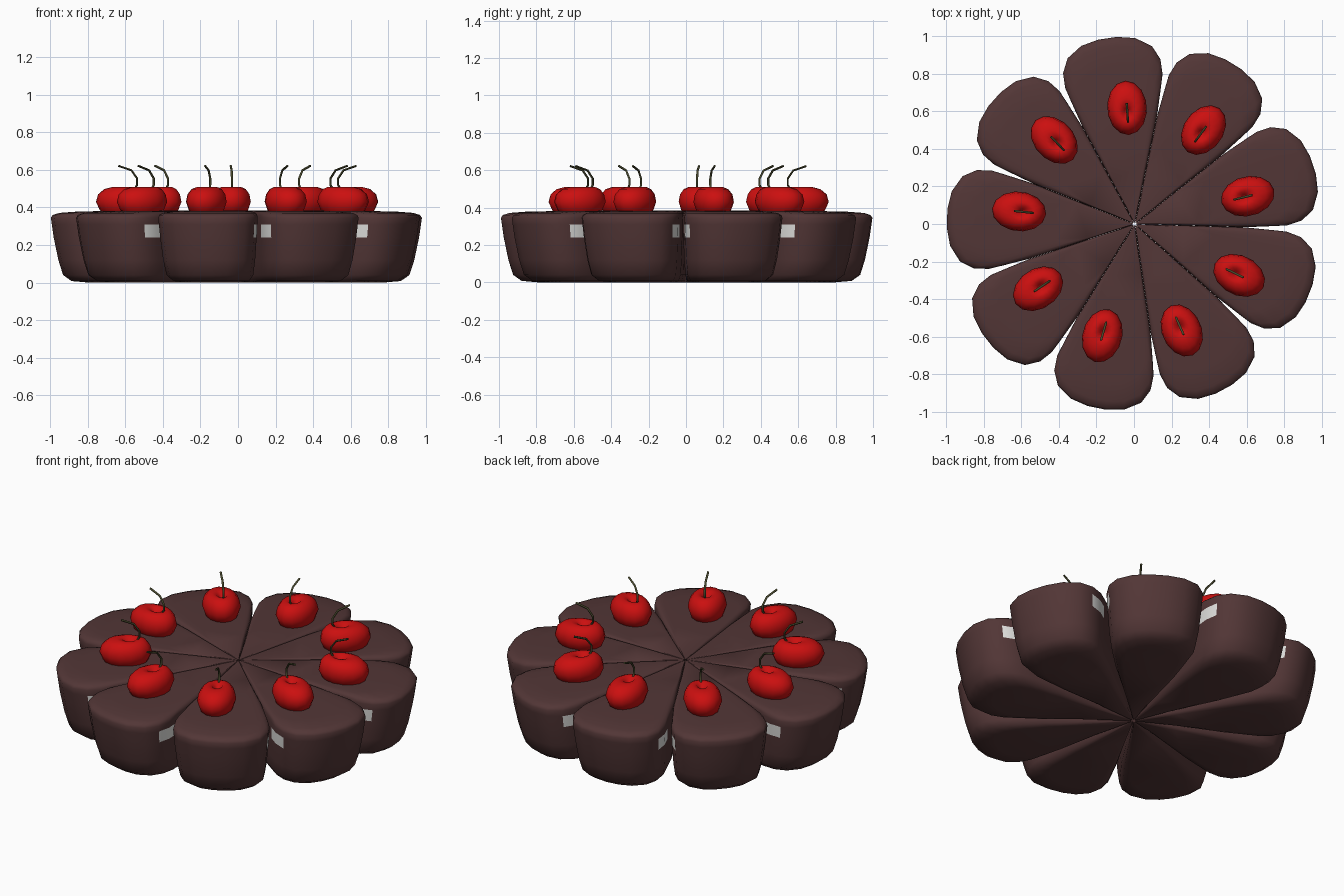
import bpy, bmesh, math
from mathutils import Matrix, Vector

if "Cube" in bpy.data.objects:
    bpy.data.objects.remove(bpy.data.objects["Cube"])

N = 9
CENTRE = Vector((0.004, 0, 0))


def material(name, rgb):
    m = bpy.data.materials.new(name)
    m.diffuse_color = (*rgb, 1)
    m.use_nodes = True
    m.node_tree.nodes["Principled BSDF"].inputs["Base Color"].default_value = m.diffuse_color
    return m


chocolate = material("chocolate", (0.085, 0.037, 0.037))
cream = material("cream", (0.75, 0.75, 0.73))
cherry_red = material("cherry red", (0.6, 0.005, 0.005))
stem_green = material("stem green", (0.065, 0.065, 0.025))


def finish(bm, name, mats, angle=60):
    bmesh.ops.recalc_face_normals(bm, faces=bm.faces)
    me = bpy.data.meshes.new(name)
    bm.to_mesh(me)
    bm.free()
    for m in mats:
        me.materials.append(m)
    ob = bpy.data.objects.new(name, me)
    bpy.context.collection.objects.link(ob)
    bpy.ops.object.select_all(action='DESELECT')
    ob.select_set(True)
    bpy.context.view_layer.objects.active = ob
    bpy.ops.object.shade_smooth_by_angle(angle=math.radians(angle))
    return ob


def loft(bm, rings):
    """Skin closed loops of points, capping both ends."""
    loops = [[bm.verts.new(p) for p in ring] for ring in rings]
    n = len(loops[0])
    faces = []
    for a, b in zip(loops, loops[1:]):
        for i in range(n):
            j = (i + 1) % n
            faces.append(bm.faces.new((a[i], a[j], b[j], b[i])))
    bm.faces.new(loops[0])
    bm.faces.new(loops[-1])
    return faces


# Cake slice: rounded wedge outline stacked in rings (height, length scale, width scale)
half = [(0.02, 0.007), (0.3, 0.109), (0.55, 0.2), (0.70, 0.243), (0.77, 0.262), (0.85, 0.262),
        (0.925, 0.227), (0.98, 0.145), (1.0, 0.05)]
outline = [(x, -y) for x, y in half] + [(x, y) for x, y in reversed(half)]
levels = [(0, .80, .55), (.008, .89, .76), (.04, .935, .87), (.12, .96, .925), (.24, .985, .97),
          (.31, .995, .99), (.345, 1, 1), (.36, .99, .985), (.371, .955, .94), (.379, .85, .8),
          (.384, .45, .4)]


def slice_mesh():
    bm = bmesh.new()
    faces = loft(bm, [[(x * sx, y * sy, z) for x, y in outline] for z, sx, sy in levels])
    # cream filling shows on the cut sides near the rim
    for f in faces:
        c = f.calc_center_median()
        if 0.24 < c.z < 0.31 and 0.70 < c.x < 0.84 and abs(c.y) > 0.2:
            f.material_index = 1
    return bm


# Cherry: squashed egg with a dimple on top, long axis pointing outward
def cherry_mesh():
    bm = bmesh.new()
    prof = [(.03, -.085), (.55, -.075), (.86, -.045), (1, 0), (.93, .04), (.74, .068),
            (.48, .08), (.28, .076), (.13, .056), (.03, .045)]
    rings = []
    for r, z in prof:
        shift = -0.03 * max(0, z / .08) * (1 - r)  # dimple leans to the cake centre
        rings.append([(0.145 * r * math.cos(t) + shift, 0.106 * r * math.sin(t), z)
                      for t in (2 * math.pi * i / 14 for i in range(14))])
    loft(bm, rings)
    return bm


# Stem: thin tube bending outward
def stem_mesh():
    bm = bmesh.new()
    path = [(-.045, .04), (-.075, .09), (-.075, .125), (-.045, .168), (.025, .192)]
    rings = []
    for i, (x, z) in enumerate(path):
        a, b = path[max(i - 1, 0)], path[min(i + 1, len(path) - 1)]
        d = Vector((b[0] - a[0], 0, b[1] - a[1])).normalized()
        side = Vector((0, 1, 0))
        up = d.cross(side)
        rings.append([Vector((x, 0, z)) + 0.006 * (side * math.cos(t) + up * math.sin(t))
                      for t in (2 * math.pi * k / 6 for k in range(6))])
    loft(bm, rings)
    return bm


# Ring of slices, each with a cherry and stem
for k in range(N):
    a = math.radians(18.3 + 40 * k)
    c = math.radians(13.8 + 40 * k)
    s = finish(slice_mesh(), f"cake_slice_{k + 1}", [chocolate, cream])
    s.matrix_world = Matrix.Translation(CENTRE) @ Matrix.Rotation(a, 4, 'Z')
    place = (Matrix.Translation(CENTRE) @ Matrix.Rotation(c, 4, 'Z')
             @ Matrix.Translation((0.62, 0, 0.43)))
    finish(cherry_mesh(), f"cherry_{k + 1}", [cherry_red]).matrix_world = place
    finish(stem_mesh(), f"cherry_stem_{k + 1}", [stem_green]).matrix_world = place
